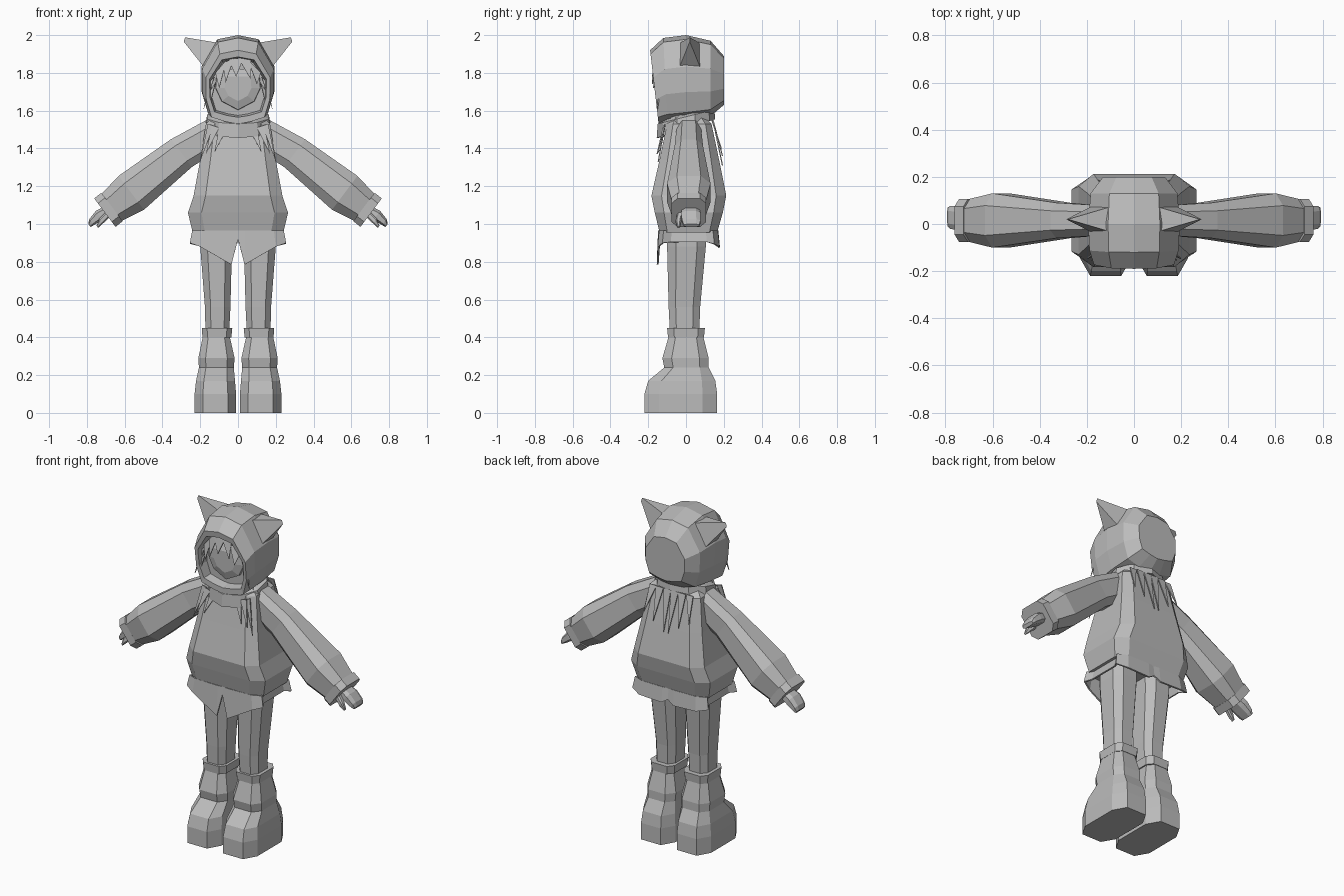
import bpy, bmesh, math
from mathutils import Vector

grey = bpy.data.materials.new("plain_grey")
grey.diffuse_color = (0.5, 0.5, 0.5, 1)


def make(name, verts, faces, mirror=False, thick=0):
    me = bpy.data.meshes.new(name)
    bm = bmesh.new()
    vs = [bm.verts.new(v) for v in verts]
    for f in faces:
        bm.faces.new([vs[i] for i in f])
    bmesh.ops.recalc_face_normals(bm, faces=bm.faces[:])
    bm.to_mesh(me)
    bm.free()
    me.materials.append(grey)
    ob = bpy.data.objects.new(name, me)
    bpy.context.collection.objects.link(ob)
    if thick:
        ob.modifiers.new("thickness", 'SOLIDIFY').thickness = thick
    if mirror:
        ob.modifiers.new("mirror", 'MIRROR')
    return ob


def loft(name, rings, mirror=False, caps=True):
    n = len(rings[0])
    verts = [p for r in rings for p in r]
    faces = [(k*n+i, k*n+(i+1) % n, (k+1)*n+(i+1) % n, (k+1)*n+i)
             for k in range(len(rings)-1) for i in range(n)]
    if caps:
        faces += [tuple(range(n)), tuple(range((len(rings)-1)*n, len(rings)*n))]
    return make(name, verts, faces, mirror)


def octagon(rx, ry, c=0.35):
    """Rectangle with cut corners, c is the cut as a share of the half width."""
    a, b = rx*(1-c), ry*(1-c)
    return [(a, -ry), (rx, -b), (rx, b), (a, ry), (-a, ry), (-rx, b), (-rx, -b), (-a, -ry)]


def upright(x0, x1, y0, y1, z, c=0.35):
    cx, cy = (x0+x1)/2, (y0+y1)/2
    return [(cx+x, cy+y, z) for x, y in octagon((x1-x0)/2, (y1-y0)/2, c)]


# Boots, boot cuffs and legs
loft("boot", [upright(*r, c=0.4) for r in (
    (.01, .23, -.22, .165, 0), (.01, .23, -.22, .165, .10), (.016, .222, -.20, .155, .17),
    (.022, .207, -.115, .12, .24), (.018, .21, -.125, .12, .29), (.045, .185, -.09, .09, .41))], True)
loft("boot_cuff", [upright(*r) for r in (
    (.035, .188, -.095, .095, .40), (.03, .192, -.10, .10, .45), (.05, .17, -.08, .08, .45))], True)
loft("leg", [upright(*r, c=0.45) for r in (
    (.047, .172, -.085, .07, .42), (.04, .175, -.092, .075, .56),
    (.032, .20, -.10, .105, .88), (.03, .20, -.10, .105, .98))], True)

# Jumper body
loft("jumper", [upright(-w, w, y0, y1, z, 0.27) for w, y0, y1, z in (
    (.24, -.14, .165, .955), (.265, -.165, .195, 1.06), (.235, -.183, .213, 1.15),
    (.20, -.14, .175, 1.34), (.17, -.10, .135, 1.53), (.12, -.07, .09, 1.58))])

# Flared hem with a split front
hem = [(0, -.15, .92), (.035, -.155, .785), (.20, -.15, .88), (.255, -.125, .90), (.232, -.08, .905),
       (.232, .11, .905), (.255, .15, .895), (.19, .178, .88), (.04, .18, .875), (0, .175, .90)]
n = len(hem)
make("hem", [(x*.95, y*.95, .965) for x, y, z in hem] + hem,
     [(i, i+1, n+i+1, n+i) for i in range(n-1)], True, .01)

# Sleeves, cuffs and hands run along one slanting axis
axis = Vector((.80, 0, -.60))
up = Vector((.60, 0, .80))


def across(x, z, half_h, half_y, cy=.015, c=0.45, u=up):
    o = Vector((x, cy, z))
    return [o + u*a + Vector((0, b, 0)) for a, b in octagon(half_h, half_y, c)]


loft("sleeve", [
    across(.16, 1.455, .095, .065, u=Vector((.1, 0, .99))),
    across(.30, 1.375, .092, .075), across(.565, 1.165, .112, .115),
    across(.675, 1.083, .088, .09)], True)
loft("sleeve_cuff", [across(.667, 1.09, .094, .092, c=.35),
                     across(.705, 1.06, .094, .092, c=.35),
                     across(.705, 1.06, .06, .06, c=.35)], True)
loft("hand", [across(.69, 1.07, .03, .045, .025), across(.735, 1.045, .03, .052, .025),
              across(.775, 1.01, .02, .048, .028), across(.787, .992, .01, .04, .03)], True)
loft("thumb", [across(.69, 1.05, .018, .016, -.03), across(.725, 1.015, .016, .015, -.04),
               across(.745, .985, .007, .008, -.04)], True)

# Hood, lofted from the back plate to the rim and into the opening
half = [(.55, .95), (.97, .63), (.96, .33), (.80, .09), (.38, .03)]
profile = [(0, 1)] + half + [(0, 0)] + [(-x, z) for x, z in reversed(half)]


def slice_y(y, rx, z0, z1, lean=0):
    return [(x*rx, y - lean*z, z0 + z*(z1-z0)) for x, z in profile]


loft("hood", [slice_y(*r) for r in (
    (.20, .135, 1.63, 1.89), (.13, .19, 1.57, 1.97), (0, .20, 1.55, 2.0),
    (-.10, .195, 1.54, 1.985, .02), (-.145, .175, 1.53, 1.92, .045),
    (-.145, .155, 1.565, 1.885, .04), (-.095, .145, 1.575, 1.87, .01))])

# Pointed ears on the hood
make("ear", [(.11, -.03, 1.96), (.11, .07, 1.96), (.18, .075, 1.83), (.18, -.035, 1.83),
             (.28, .02, 1.988), (.287, .02, 1.965)],
     [(0, 1, 2, 3), (0, 1, 4), (1, 2, 5, 4), (2, 3, 5), (3, 0, 4, 5)], True)

# Face inside the hood
outline = [(0, 1.605), (.085, 1.65), (.118, 1.72), (.11, 1.82),
           (-.11, 1.82), (-.118, 1.72), (-.085, 1.65)]
loft("face", [[(x*s, y, 1.72+(z-1.72)*s) for x, z in outline]
              for s, y in ((1.05, -.06), (1, -.115), (.6, -.13))])

# Collar, lower and pointed at the front
ring = [(math.sin(math.tau*i/10), -math.cos(math.tau*i/10)) for i in range(10)]


def collar_ring(rx, ry, zf, zb):
    return [(x*rx, y*ry, (zf+zb)/2 + y*(zb-zf)/2) for x, y in ring]


loft("collar", [collar_ring(.15, .12, 1.46, 1.56), collar_ring(.182, .155, 1.455, 1.555),
                collar_ring(.172, .15, 1.53, 1.605), collar_ring(.14, .12, 1.55, 1.61)])


# Hair locks: thin tapered blades (x, z of both root corners and of the tip)
def locks(name, rows, y_root, y_tip, mirror):
    verts, faces = [], []
    for x0, z0, x1, z1, xt, zt in rows:
        k = len(verts)
        verts += [(x0, y_root, z0), (x1, y_root, z1), (xt, y_tip, zt)]
        faces.append((k, k+1, k+2))
    make(name, verts, faces, mirror, .006)


locks("fringe", [(-.12, 1.80, -.06, 1.87, -.10, 1.72), (-.08, 1.85, -.02, 1.88, -.065, 1.75),
                 (-.05, 1.87, .03, 1.88, -.01, 1.78), (0, 1.88, .07, 1.87, .065, 1.77),
                 (.05, 1.87, .12, 1.80, .10, 1.74)], -.155, -.175, False)
locks("side_lock", [(.125, 1.78, .155, 1.75, .182, 1.61), (.12, 1.75, .15, 1.70, .15, 1.63)],
      -.135, -.155, True)
locks("chest_lock", [(.06, 1.50, .10, 1.51, .125, 1.38), (.10, 1.51, .14, 1.52, .17, 1.37),
                     (.13, 1.52, .16, 1.53, .20, 1.33)], -.115, -.15, True)
locks("back_lock", [(.0, 1.55, .05, 1.55, .015, 1.31), (.05, 1.55, .10, 1.55, .085, 1.36),
                    (.10, 1.55, .145, 1.55, .15, 1.40)], .14, .19, True)
